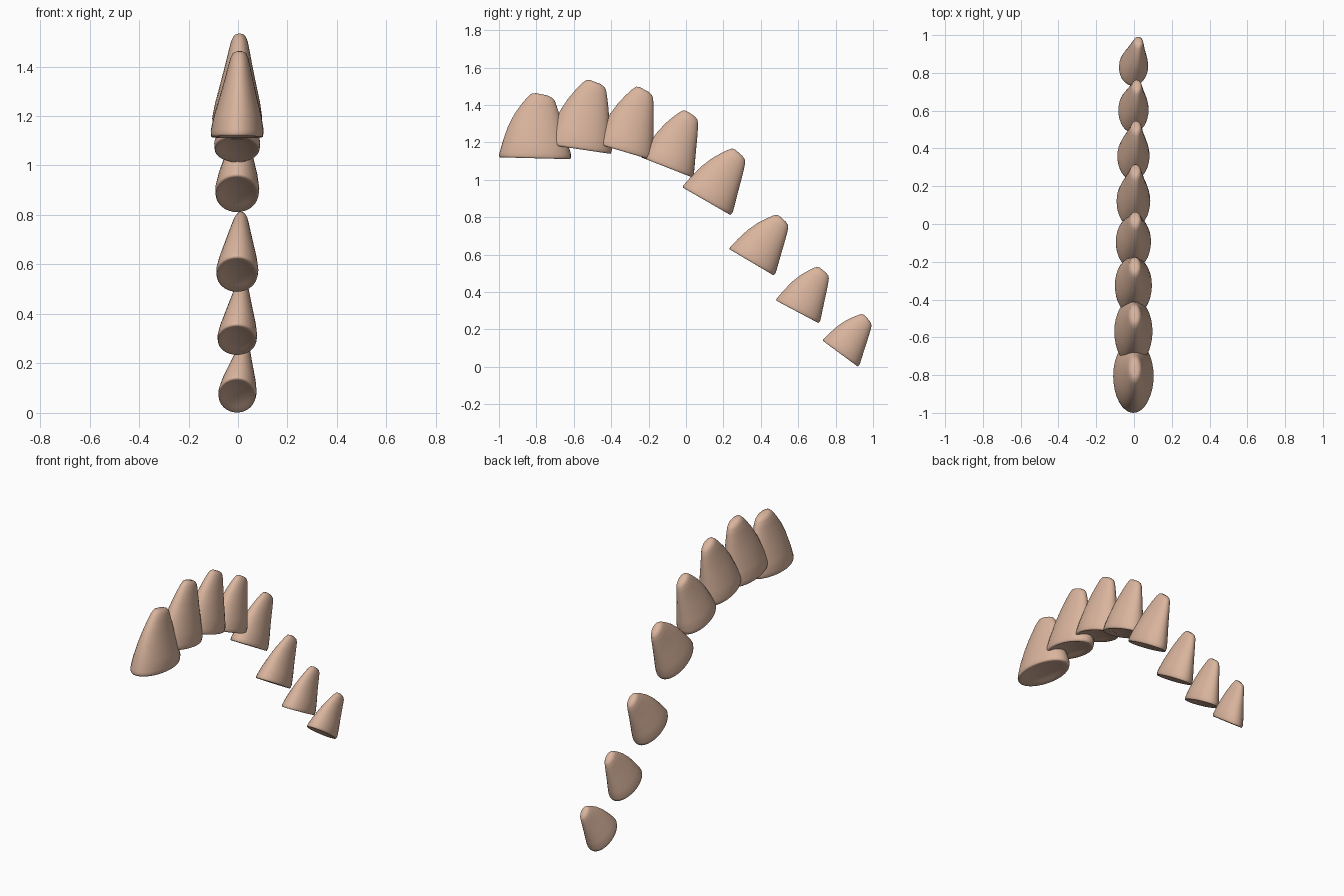
import bpy, bmesh, math
from mathutils import Vector

SEG = 32
mat = bpy.data.materials.new("warm_skin")
mat.diffuse_color = (0.70, 0.46, 0.34, 1)

# Rings in spine space: height, front edge, back edge, half width factor, tilt
RINGS = [(0.0, 0.01, 0.99, 0.97, 0), (0.03, 0.0, 1.0, 0.99, 0), (0.08, 0.01, 1.0, 1.0, 0),
         (0.25, 0.05, 0.955, 0.90, 0), (0.5, 0.125, 0.89, 0.69, 0), (0.7, 0.215, 0.84, 0.53, 0),
         (0.85, 0.315, 0.80, 0.42, 0.05), (0.95, 0.395, 0.77, 0.34, 0.12),
         (1.0, 0.45, 0.735, 0.26, 0.2), (1.02, 0.51, 0.67, 0.14, 0.2)]
# Shallow dished underside: height, scale of the base ring
DISH = [(0.0, 0.90), (0.025, 0.70), (0.045, 0.45), (0.055, 0.2)]

# Base front, base back, tip (all y, z), half width, sideways tip lean
SPINES = [((-1.00, 1.12), (-0.615, 1.11), (-0.768, 1.45), 0.107, 0.010),
          ((-0.75, 1.19), (-0.40, 1.138), (-0.483, 1.515), 0.101, 0.010),
          ((-0.485, 1.195), (-0.18, 1.105), (-0.222, 1.475), 0.098, 0.010),
          ((-0.24, 1.12), (0.035, 1.012), (0.025, 1.347), 0.093, 0.012),
          ((-0.02, 0.96), (0.24, 0.81), (0.283, 1.137), 0.089, 0.013),
          ((0.23, 0.63), (0.47, 0.488), (0.516, 0.785), 0.085, 0.016),
          ((0.48, 0.355), (0.71, 0.233), (0.733, 0.51), 0.080, 0.020),
          ((0.73, 0.14), (0.92, 0.0), (0.968, 0.255), 0.077, 0.028)]


def build_spine(index, front, back, tip, half_w, lean):
    f = Vector((0, *front))
    along = Vector((0, *back)) - f
    up = Vector((lean, *tip)) - f - along * 0.6
    bm = bmesh.new()

    def ring(h, u0, u1, w, tilt=0):
        mid, rad = (u0 + u1) / 2, (u1 - u0) / 2
        verts = []
        for i in range(SEG):
            a = math.tau * i / SEG
            du = rad * math.cos(a)
            p = f + along * (mid + du) + up * (h - tilt * du)
            p.x += half_w * w * math.sin(a) - 0.004
            verts.append(bm.verts.new(p))
        return verts

    # Underside from its centre out to the rim, then the outer wall to the tip
    rows = [ring(h, 0.5 - s / 2, 0.5 + s / 2, s) for h, s in reversed(DISH)]
    rows += [ring(*r) for r in RINGS]
    for a, b in zip(rows, rows[1:]):
        for i in range(SEG):
            j = (i + 1) % SEG
            bm.faces.new((a[i], a[j], b[j], b[i]))
    bm.faces.new(rows[0])
    bm.faces.new(rows[-1])
    bmesh.ops.recalc_face_normals(bm, faces=bm.faces)
    for face in bm.faces:
        face.smooth = True
    name = f"back_spine_{index}"
    mesh = bpy.data.meshes.new(name)
    bm.to_mesh(mesh)
    bm.free()
    mesh.materials.append(mat)
    ob = bpy.data.objects.new(name, mesh)
    bpy.context.collection.objects.link(ob)


# Row of spines along the arched back
for n, spine in enumerate(SPINES, 1):
    build_spine(n, *spine)
